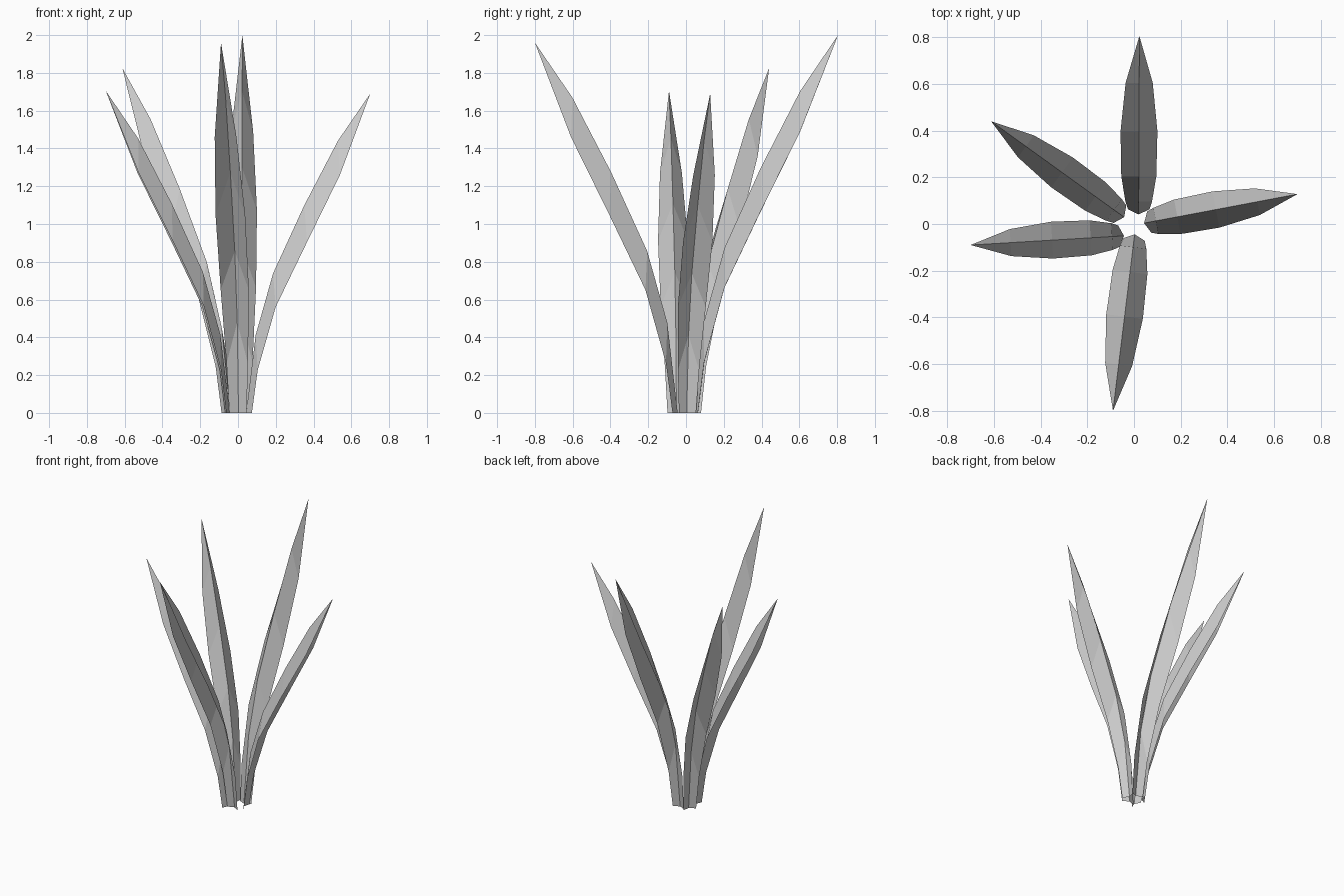
import bpy
from mathutils import Vector

if "Cube" in bpy.data.objects:
    bpy.data.objects.remove(bpy.data.objects["Cube"])

# Stations along a leaf: (reach fraction, height fraction, half width, ridge lift fraction)
STATIONS = [(0.0, 0.0, 0.046, 0.0),
            (0.045, 0.134, 0.057, 0.11),
            (0.19, 0.332, 0.075, 0.105),
            (0.45, 0.535, 0.079, 0.115),
            (0.73, 0.745, 0.058, 0.107)]


def make_leaf(name, base, tip):
    """Open folded blade with a raised ridge, running from base to a pointed tip."""
    start, end = Vector((*base, 0)), Vector(tip)
    reach = Vector((end.x - start.x, end.y - start.y, 0))
    out = reach.normalized()
    side = Vector((-out.y, out.x, 0))
    verts, faces = [], []
    for i, (t, h, w, lift) in enumerate(STATIONS):
        c = start + reach * t + Vector((0, 0, h * end.z))
        ridge = c + Vector((0, 0, lift * end.z))
        if i == 0:
            ridge -= out * 0.022
        verts += [c - side * w, ridge, c + side * w]
    for i in range(len(STATIONS) - 1):
        a = i * 3
        faces += [(a, a + 3, a + 4, a + 1), (a + 1, a + 4, a + 5, a + 2)]
    # pointed end
    n = len(verts)
    verts.append(end)
    faces += [(n - 3, n, n - 2), (n - 2, n, n - 1)]
    mesh = bpy.data.meshes.new(name)
    mesh.from_pydata(verts, [], faces)
    mesh.update()
    obj = bpy.data.objects.new(name, mesh)
    bpy.context.collection.objects.link(obj)
    return obj


# Five leaves of the tuft
make_leaf("front_leaf", (0.0, -0.066), (-0.09, -0.80, 1.96))
make_leaf("back_leaf", (0.02, 0.063), (0.023, 0.805, 2.0))
make_leaf("right_leaf", (0.065, 0.008), (0.70, 0.128, 1.69))
make_leaf("left_leaf", (-0.065, -0.052), (-0.70, -0.09, 1.705))
make_leaf("back_left_leaf", (-0.06, 0.042), (-0.612, 0.44, 1.825))
